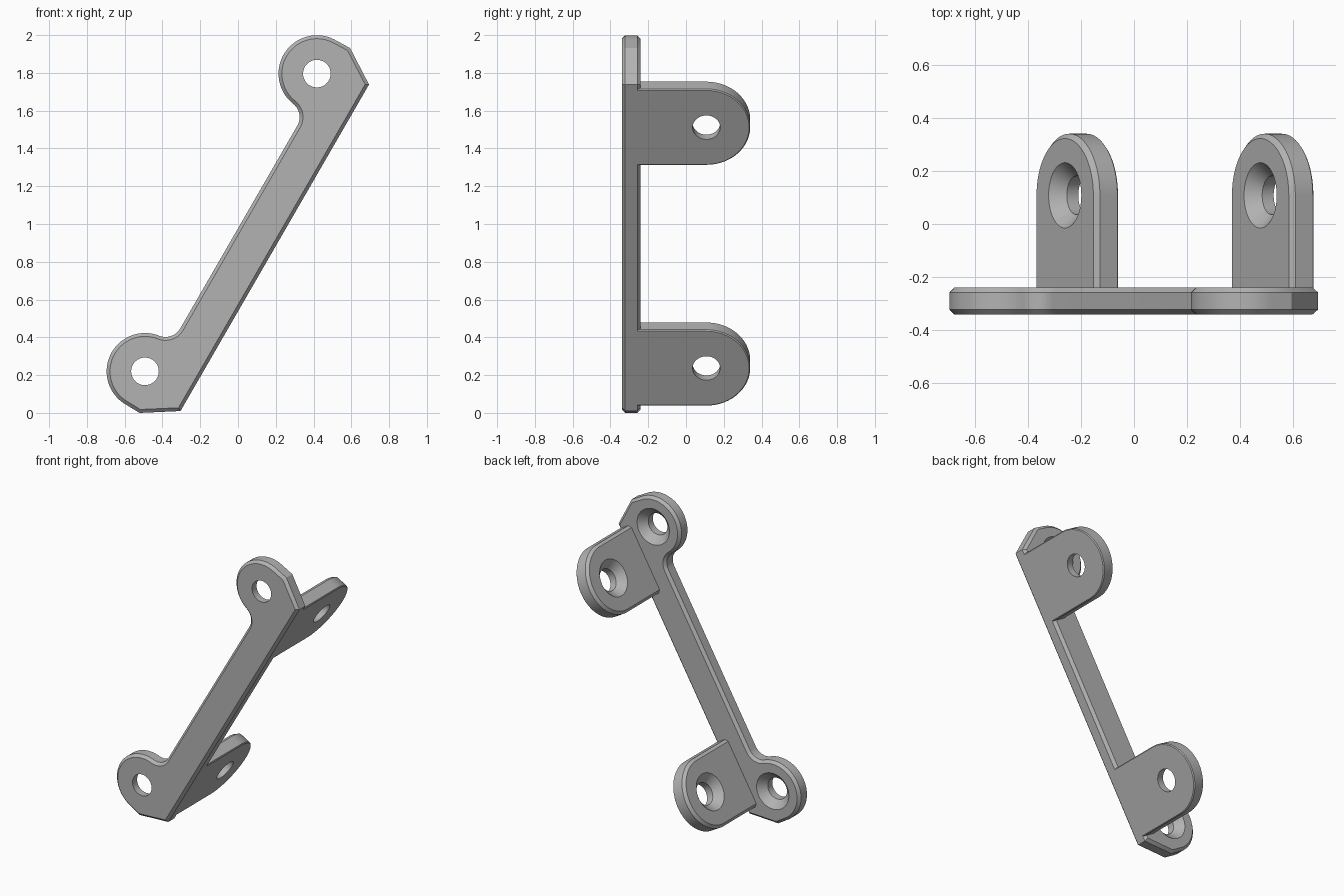
import bpy, bmesh
from math import sin, cos, pi, radians, atan2, sqrt
from mathutils import Vector

cube = bpy.data.objects.get("Cube")
if cube:
    bpy.data.objects.remove(cube)

grey = bpy.data.materials.new("plain grey")
grey.use_nodes = True
colour = (0.45, 0.45, 0.45, 1)
grey.diffuse_color = colour
grey.node_tree.nodes["Principled BSDF"].inputs["Base Color"].default_value = colour

# Slanted frame: ALONG follows the strip, ACROSS points at its long straight edge
MID = Vector((-0.0375, 0, 1.008))
ALONG = Vector((0.5, 0, sqrt(3) / 2))
ACROSS = Vector((sqrt(3) / 2, 0, -0.5))
FRONT, THICK, EDGE = -0.34, 0.1, 0.268
EYE, EYE_R, HOLE_R, CHAMFER = 0.91, 0.203, 0.073, 0.018
TAB, TAB_Y, TAB_R = 0.736, 0.108, 0.232


def arc(cx, cy, r, start, end, steps):
    angles = [start + (end - start) * i / steps for i in range(steps + 1)]
    return [Vector((cx + r * cos(a), cy + r * sin(a))) for a in angles]


def inset(points, d):
    """Move a counterclockwise outline inwards by d, with mitred corners."""
    result = []
    for i, p in enumerate(points):
        a = (p - points[i - 1]).normalized()
        b = (points[(i + 1) % len(points)] - p).normalized()
        na, nb = Vector((-a.y, a.x)), Vector((-b.y, b.x))
        result.append(p + (na + nb) * d / (1 + na.dot(nb)))
    return result


def slab(name, outline, levels, place):
    """Loft an outline through (depth, inset) levels and cap both ends."""
    bm = bmesh.new()
    rings = [[bm.verts.new(place(p.x, p.y, depth)) for p in inset(outline, d)]
             for depth, d in levels]
    n = len(outline)
    for low, high in zip(rings, rings[1:]):
        for i in range(n):
            j = (i + 1) % n
            bm.faces.new((low[i], low[j], high[j], high[i]))
    bm.faces.new(rings[0])
    bm.faces.new(rings[-1])
    bmesh.ops.recalc_face_normals(bm, faces=bm.faces)
    mesh = bpy.data.meshes.new(name)
    bm.to_mesh(mesh)
    bm.free()
    mesh.materials.append(grey)
    ob = bpy.data.objects.new(name, mesh)
    bpy.context.collection.objects.link(ob)
    return ob


def drill(ob, x, y, place):
    """Cut a countersunk screw hole, wide at the far side."""
    sink = THICK / 2
    cutter = slab("hole_cutter", arc(x, y, HOLE_R, 0, 2 * pi, 64)[:-1],
                  [(-0.02, 0), (sink, 0), (THICK + 0.02, -sink - 0.02)], place)
    cutter.hide_render = True
    bpy.context.view_layer.objects.active = ob
    mod = ob.modifiers.new("hole", "BOOLEAN")
    mod.operation, mod.solver, mod.object = "DIFFERENCE", "EXACT", cutter
    bpy.ops.object.modifier_apply(modifier=mod.name)
    bpy.data.objects.remove(cutter)


def smooth(ob):
    bpy.ops.object.select_all(action="DESELECT")
    ob.select_set(True)
    bpy.context.view_layer.objects.active = ob
    bpy.ops.object.shade_smooth_by_angle(angle=radians(25))


def on_plate(n, u, depth):
    return MID + ACROSS * n + ALONG * u + Vector((0, FRONT + depth, 0))


def on_tab(u, y, depth):
    return MID + ACROSS * (EDGE - depth) + ALONG * u + Vector((0, y, 0))


# Plate: slanted strip with a rounded, filleted eye at each end
strip_side, fillet = 0.048, 0.09
fx = strip_side - fillet
drop = sqrt((EYE_R + fillet) ** 2 - fx ** 2)
meet = atan2(drop, -fx)
half = [Vector((EDGE, 0.998)), Vector((0.085, 1.115))]
half += arc(0, EYE, EYE_R, pi / 2, 2 * pi - atan2(drop, fx), 40)
half += arc(fx, EYE - drop, fillet, pi - atan2(drop, fx), 0, 14)[1:]
outline = half + [Vector((p.x, -p.y)) for p in reversed(half)]
edges = [(0, CHAMFER), (CHAMFER, 0), (THICK - CHAMFER, 0), (THICK, CHAMFER)]
plate = slab("mounting_plate", outline, edges, on_plate)
for side in (-1, 1):
    drill(plate, 0, side * EYE, on_plate)
smooth(plate)

# Tabs: two rounded ears standing back from the long edge
for side, name in ((-1, "lower_tab"), (1, "upper_tab")):
    u = side * TAB
    base = FRONT + THICK - 0.03
    shape = arc(u, TAB_Y, TAB_R, 0, pi, 48)
    shape += [Vector((u - TAB_R, base)), Vector((u + TAB_R, base))]
    tab = slab(name, shape, [(0, 0.006), (0.006, 0), (THICK - CHAMFER, 0),
                             (THICK, CHAMFER)], on_tab)
    drill(tab, u, TAB_Y, on_tab)
    smooth(tab)
